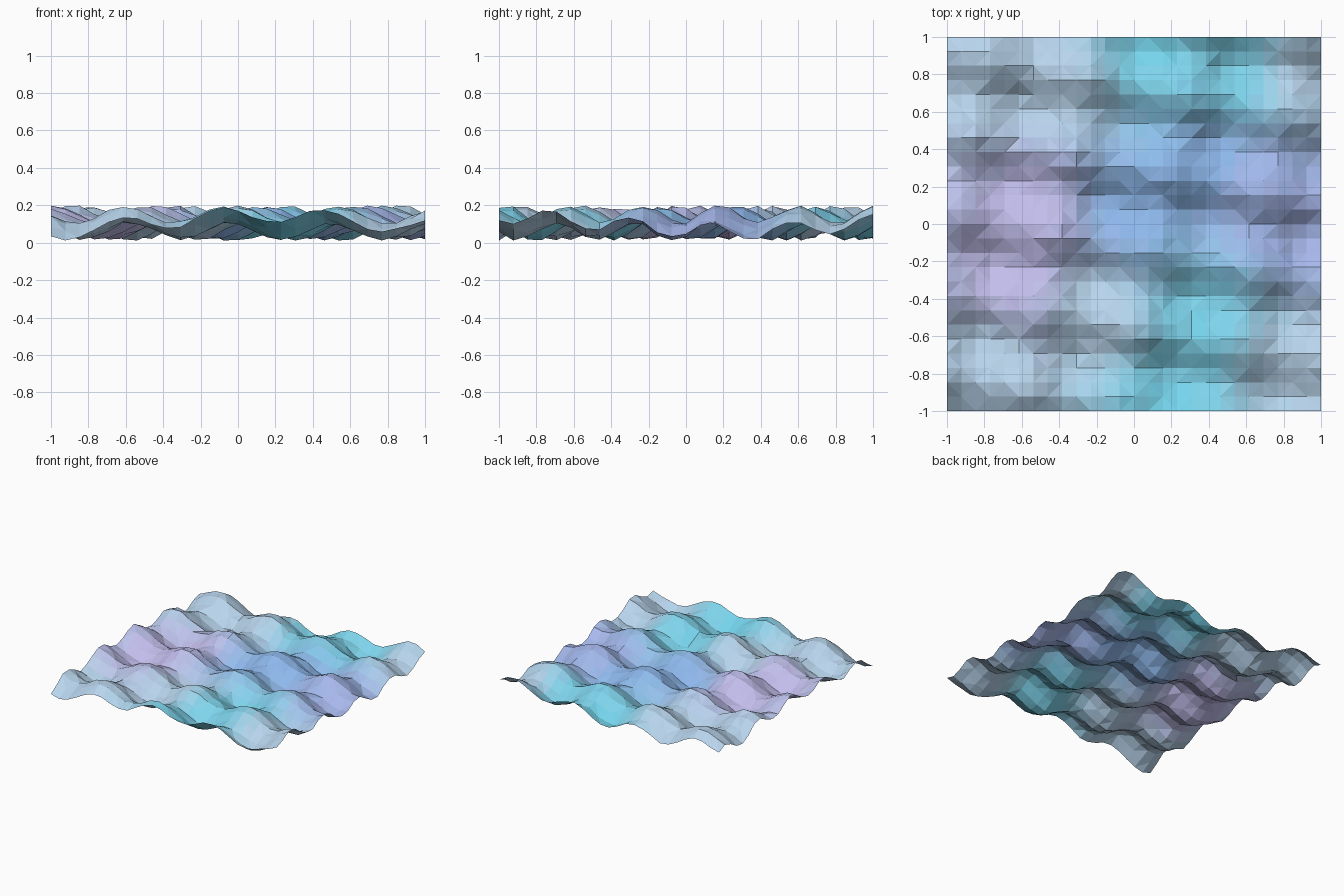
import bpy, bmesh, math, random

if "Cube" in bpy.data.objects:
    bpy.data.objects.remove(bpy.data.objects["Cube"])

N = 26                      # cells per side
random.seed(4)
TAU = 2 * math.pi


# Two crossing wave trains, slightly turned from the axes
def height(x, y):
    a = math.cos(TAU / 0.55 * (x - 0.06 - 0.2 * (y + 0.3)))
    b = math.cos(TAU / 0.43 * (y - 0.31 + 0.18 * x))
    z = 0.105 + 0.046 * (a + b) + random.uniform(-0.008, 0.008)
    return min(0.198, max(0.012, z))


# Colour centres: x, y, colour
PALE, CYAN = (.48, .67, .83), (.19, .66, .83)
BLUE, LILAC, PERI = (.26, .48, .85), (.54, .51, .85), (.38, .47, .85)
SPOTS = [(-.55, .1, LILAC), (0, .1, BLUE), (.9, 0, PERI), (.35, -.5, CYAN),
         (.2, -.9, CYAN), (.1, .9, CYAN), (.55, .8, CYAN), (.4, .3, BLUE),
         (-.8, -.75, PALE), (-.8, .8, PALE), (.9, .8, PALE), (.85, -.75, PALE),
         (-.2, -.5, PALE), (-.65, -.3, LILAC), (.65, .2, PERI), (-.4, .75, PALE)]


def colour(x, y):
    w = [1 / ((x - sx) ** 2 + (y - sy) ** 2 + 0.02) ** 2 for sx, sy, _ in SPOTS]
    return tuple(round(sum(k * s[2][i] for k, s in zip(w, SPOTS)) / sum(w) / .03) * .03
                 for i in range(3))


# Faceted sheet with alternating diagonals
mesh = bpy.data.meshes.new("wave_surface")
bm = bmesh.new()
grid = []
for j in range(N + 1):
    y = -1 + 2 * j / N
    grid.append([bm.verts.new((-1 + 2 * i / N, y, height(-1 + 2 * i / N, y)))
                 for i in range(N + 1)])

slots = {}
for j in range(N):
    for i in range(N):
        a, b = grid[j][i], grid[j][i + 1]
        c, d = grid[j + 1][i + 1], grid[j + 1][i]
        tris = ((a, b, c), (a, c, d)) if (i + j) % 2 == 0 else ((a, b, d), (b, c, d))
        col = colour(-1 + (2 * i + 1) / N, -1 + (2 * j + 1) / N)
        if col not in slots:
            mat = bpy.data.materials.new("water_tint")
            mat.diffuse_color = (*col, 1)
            mat.use_nodes = True
            mat.node_tree.nodes["Principled BSDF"].inputs["Base Color"].default_value = mat.diffuse_color
            slots[col] = len(slots)
            mesh.materials.append(mat)
        for t in tris:
            f = bm.faces.new(t)
            f.material_index = slots[col]
            f.smooth = False
bm.to_mesh(mesh)
bm.free()

obj = bpy.data.objects.new("wave_surface", mesh)
bpy.context.collection.objects.link(obj)
